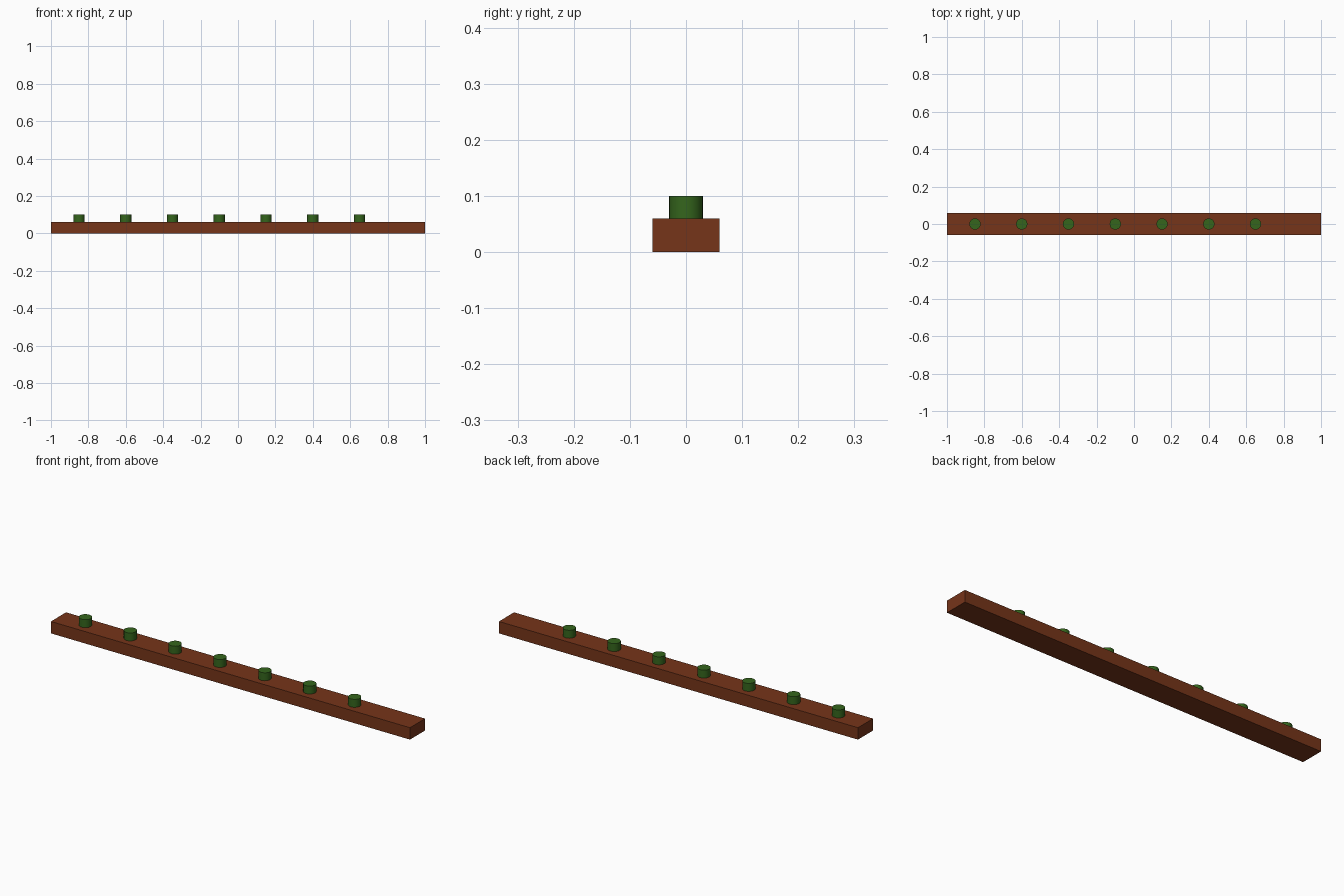
import bpy
import math

if "Cube" in bpy.data.objects:
    bpy.data.objects.remove(bpy.data.objects["Cube"])


def material(name, color):
    mat = bpy.data.materials.new(name)
    mat.diffuse_color = (*color, 1.0)
    mat.use_nodes = True
    mat.node_tree.nodes["Principled BSDF"].inputs["Base Color"].default_value = mat.diffuse_color
    return mat


wood = material("brown_wood", (0.18, 0.035, 0.01))
green = material("green_peg", (0.035, 0.13, 0.012))

# Long wooden rail
bpy.ops.mesh.primitive_cube_add(size=1, location=(0, 0, 0.03))
rail = bpy.context.object
rail.name = "rail"
rail.scale = (2.0, 0.12, 0.06)
bpy.ops.object.transform_apply(location=False, rotation=False, scale=True)
rail.data.materials.append(wood)

# Row of evenly spaced round pegs standing on the rail
for i in range(7):
    bpy.ops.mesh.primitive_cylinder_add(
        vertices=32, radius=0.03, depth=0.04,
        location=(-0.85 + 0.25 * i, 0, 0.08))
    peg = bpy.context.object
    peg.name = f"peg_{i + 1}"
    peg.data.materials.append(green)
    bpy.ops.object.shade_smooth_by_angle(angle=math.radians(30))
